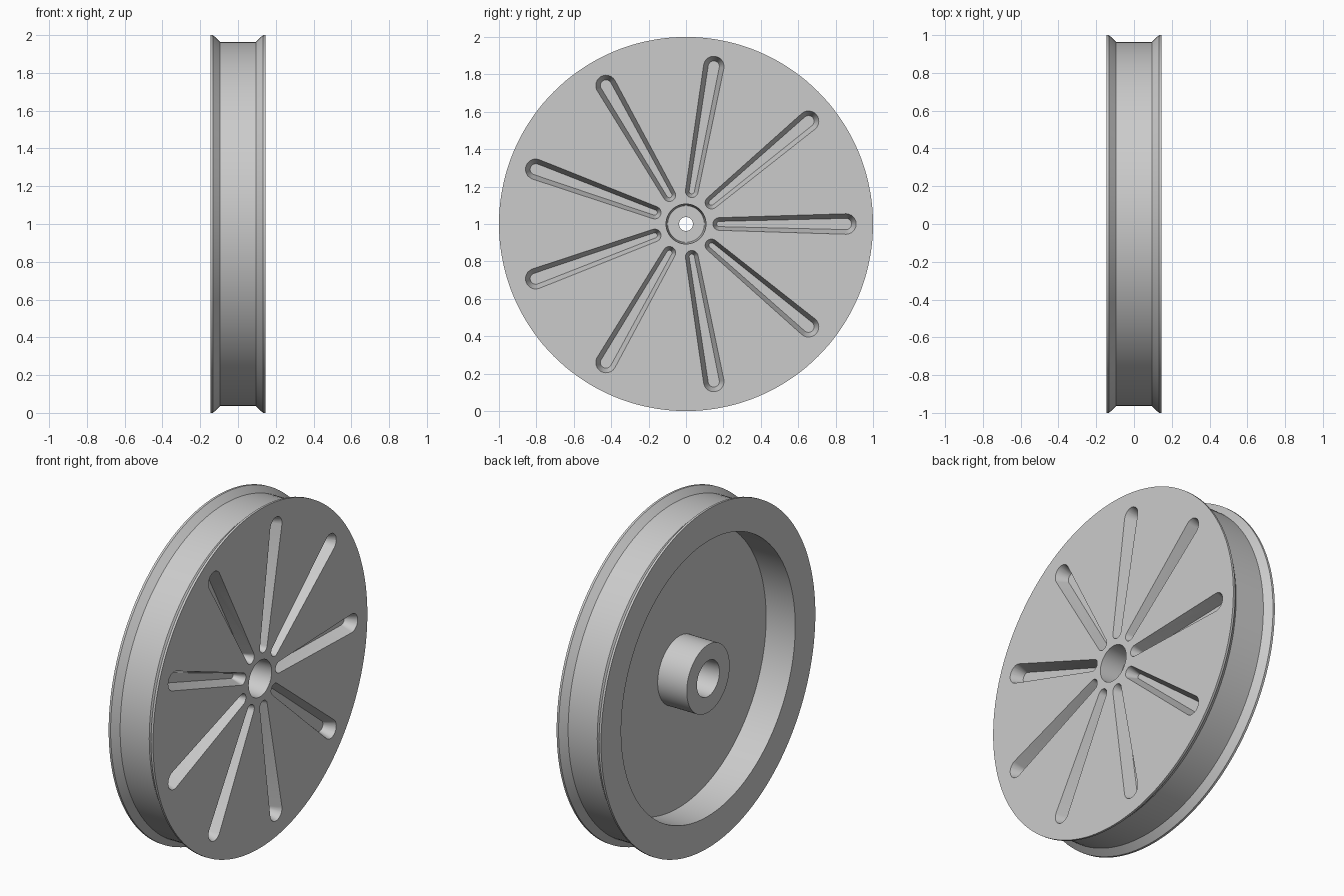
import bpy, bmesh, math
from math import pi, cos, sin

cube = bpy.data.objects.get("Cube")
if cube:
    bpy.data.objects.remove(cube, do_unlink=True)

SEGMENTS = 144
SLOTS = 9
HALF = 0.145          # half width of the wheel
WEB = 0.045           # inner side of the web

grey = bpy.data.materials.new("light grey")
grey.use_nodes = True
colour = (0.6, 0.6, 0.6, 1)
grey.diffuse_color = colour
grey.node_tree.nodes["Principled BSDF"].inputs["Base Color"].default_value = colour


def finish(bm, name):
    """Turn a bmesh into an object centred on the axle."""
    bmesh.ops.recalc_face_normals(bm, faces=bm.faces[:])
    mesh = bpy.data.meshes.new(name)
    bm.to_mesh(mesh)
    bm.free()
    mesh.materials.append(grey)
    obj = bpy.data.objects.new(name, mesh)
    obj.location.z = 1
    bpy.context.collection.objects.link(obj)
    return obj


def bridge(bm, a, b):
    """Join two rings of vertices with quads."""
    n = len(a)
    for i in range(n):
        j = (i + 1) % n
        bm.faces.new((a[i], a[j], b[j], b[i]))


def lathe(name, profile):
    """Revolve a closed (x, radius) profile around the x axis."""
    bm = bmesh.new()
    angles = [2 * pi * i / SEGMENTS for i in range(SEGMENTS)]
    rings = [[bm.verts.new((x, r * cos(a), r * sin(a))) for a in angles]
             for x, r in profile]
    for k, ring in enumerate(rings):
        bridge(bm, ring, rings[(k + 1) % len(rings)])
    return finish(bm, name)


def slot_outline(outer_r, inner_r, outer_c=0.855, inner_c=0.178, steps=12):
    """Tapered slot with rounded ends, lying along the first axis."""
    phi = math.acos((outer_r - inner_r) / (outer_c - inner_c))
    points = []
    for c, r, start, end in ((outer_c, outer_r, -phi, phi),
                             (inner_c, inner_r, phi, 2 * pi - phi)):
        for i in range(steps + 1):
            a = start + (end - start) * i / steps
            points.append((c + r * cos(a), r * sin(a)))
    return points


# Rim, web, hub and stepped bore as one turned body
wheel = lathe("pulley_wheel", [
    (HALF, 0.107), (HALF, 1.0),                       # slotted face
    (0.132, 1.0), (0.095, 0.964),                     # groove flank
    (-0.095, 0.964), (-0.132, 1.0), (-HALF, 1.0),
    (-HALF, 0.812), (WEB, 0.812),                     # recess
    (WEB, 0.2), (-HALF, 0.2), (-HALF, 0.105),         # hub
    (-0.01, 0.098), (-0.01, 0.037),                   # thin wall in the bore
    (0.01, 0.037), (0.01, 0.098),
])

# Blind slots with sloping sides
bm = bmesh.new()
levels = [(HALF + 0.03, slot_outline(0.055, 0.034)),
          (HALF, slot_outline(0.055, 0.034)),
          (HALF - 0.07, slot_outline(0.03, 0.014))]
for s in range(SLOTS):
    t = 2 * pi * s / SLOTS
    rings = [[bm.verts.new((x, u * cos(t) - v * sin(t), u * sin(t) + v * cos(t)))
              for u, v in outline] for x, outline in levels]
    for a, b in zip(rings, rings[1:]):
        bridge(bm, a, b)
    bm.faces.new(rings[0])
    bm.faces.new(rings[-1])
cutter = finish(bm, "slot_cutter")
cutter.hide_render = True

cut = wheel.modifiers.new("slots", 'BOOLEAN')
cut.operation = 'DIFFERENCE'
cut.solver = 'EXACT'
cut.object = cutter
bpy.context.view_layer.update()
graph = bpy.context.evaluated_depsgraph_get()
result = bpy.data.meshes.new_from_object(wheel.evaluated_get(graph))
wheel.modifiers.clear()
wheel.data = result
bpy.data.objects.remove(cutter, do_unlink=True)

# Smooth round surfaces, keep the machined edges sharp
bpy.ops.object.select_all(action='DESELECT')
wheel.select_set(True)
bpy.context.view_layer.objects.active = wheel
bpy.ops.object.shade_smooth_by_angle(angle=math.radians(25))
